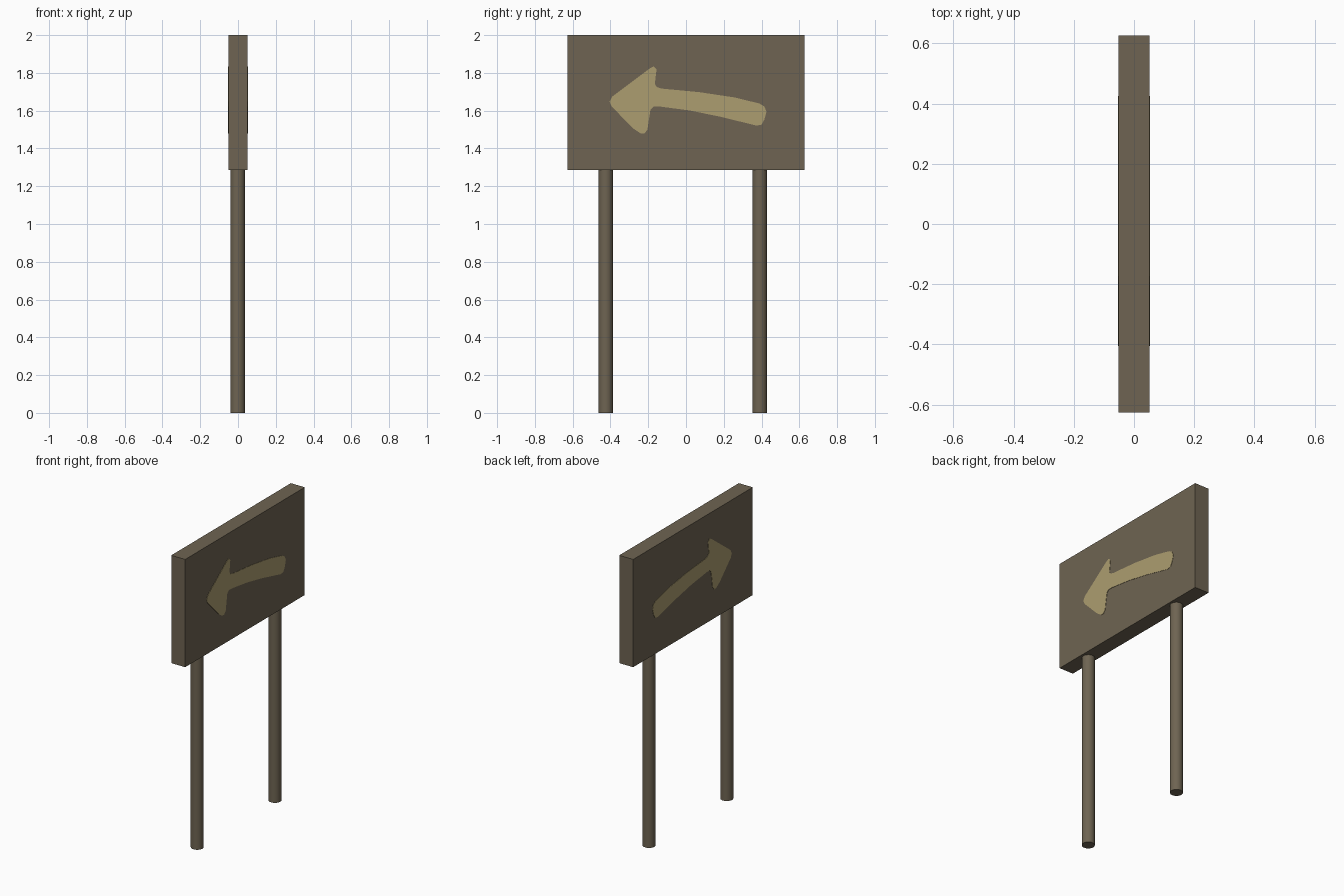
import bpy, bmesh, math

if "Cube" in bpy.data.objects:
    bpy.data.objects.remove(bpy.data.objects["Cube"])


def material(name, rgb):
    m = bpy.data.materials.new(name)
    m.diffuse_color = (*rgb, 1.0)
    m.use_nodes = True
    m.node_tree.nodes["Principled BSDF"].inputs["Base Color"].default_value = m.diffuse_color
    return m


WOOD = material("weathered wood", (0.156, 0.127, 0.084))
PAINT = material("faded yellow paint", (0.413, 0.337, 0.162))

HALF_T, HALF_W = 0.051, 0.627      # board half thickness and half width
BOTTOM, TOP = 1.285, 2.0           # board height range


def board():
    bpy.ops.mesh.primitive_cube_add(size=1, location=(0, 0, (BOTTOM + TOP) / 2))
    ob = bpy.context.object
    ob.name = "sign_board"
    ob.scale = (2 * HALF_T, 2 * HALF_W, TOP - BOTTOM)
    bpy.ops.object.transform_apply(location=False, rotation=False, scale=True)
    ob.data.materials.append(WOOD)


def post(name, y):
    bpy.ops.mesh.primitive_cylinder_add(vertices=32, radius=0.039, depth=BOTTOM,
                                        location=(-0.002, y, BOTTOM / 2))
    ob = bpy.context.object
    ob.name = name
    ob.data.materials.append(WOOD)
    bpy.ops.object.shade_smooth_by_angle(angle=math.radians(40))


# Hand-painted arrow outline (y, z), starting at the tip
ARROW = [(-.405, 1.648), (-.39, 1.675), (-.193, 1.823), (-.172, 1.834),
         (-.156, 1.818), (-.161, 1.775), (-.165, 1.743), (-.155, 1.725),
         (-.13, 1.717), (.071, 1.698), (.257, 1.67), (.389, 1.638),
         (.415, 1.622), (.426, 1.595), (.415, 1.553), (.40, 1.526),
         (.373, 1.521), (.177, 1.569), (.019, 1.601), (-.14, 1.622),
         (-.172, 1.622), (-.188, 1.606), (-.198, 1.542), (-.204, 1.50),
         (-.22, 1.479), (-.24, 1.479), (-.278, 1.505), (-.394, 1.622)]


def arrow(name, side):
    bm = bmesh.new()
    face = bm.faces.new([bm.verts.new((side * (HALF_T - 0.001), y, z)) for y, z in ARROW])
    ext = bmesh.ops.extrude_face_region(bm, geom=[face], use_keep_orig=True)
    verts = [g for g in ext["geom"] if isinstance(g, bmesh.types.BMVert)]
    bmesh.ops.translate(bm, verts=verts, vec=(side * 0.003, 0, 0))
    bmesh.ops.recalc_face_normals(bm, faces=bm.faces)
    me = bpy.data.meshes.new(name)
    bm.to_mesh(me)
    bm.free()
    me.materials.append(PAINT)
    bpy.context.collection.objects.link(bpy.data.objects.new(name, me))


board()
post("left_post", -0.425)
post("right_post", 0.39)
arrow("arrow_right_face", 1)
arrow("arrow_left_face", -1)
